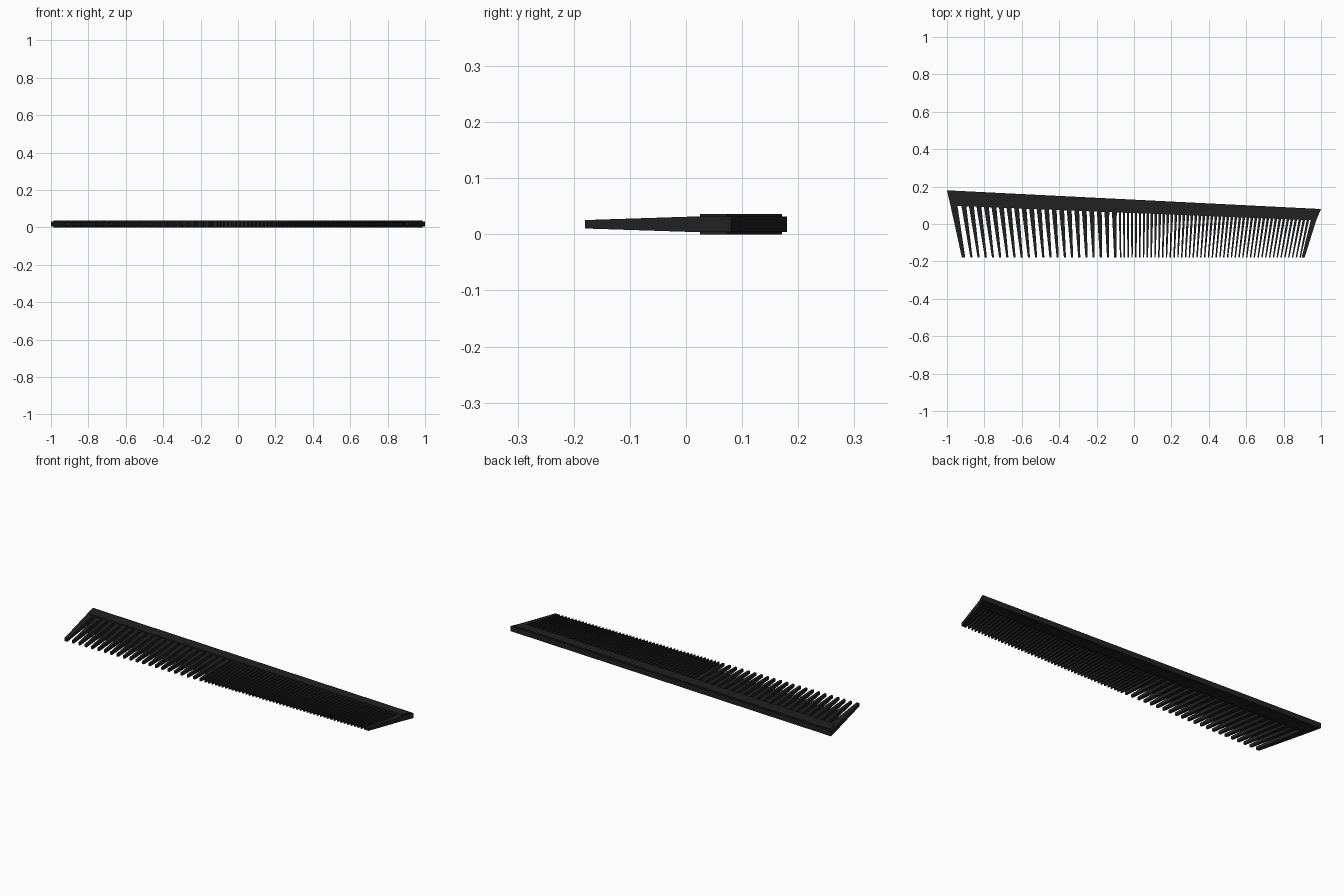
import bpy, bmesh

if "Cube" in bpy.data.objects:
    bpy.data.objects.remove(bpy.data.objects["Cube"])

ZC = 0.018           # mid-plane height
ROOT, TIP = 0.014, 0.0075   # half thickness at tooth root and tip
Y_TIP = -0.18

mat = bpy.data.materials.new("black_plastic")
mat.diffuse_color = (0.015, 0.015, 0.016, 1)
mat.use_nodes = True
mat.node_tree.nodes["Principled BSDF"].inputs["Base Color"].default_value = mat.diffuse_color


def add_prism(bm, pts, halves):
    """Solid from an outline of (x, y) points with a half thickness at each point."""
    top = [bm.verts.new((x, y, ZC + h)) for (x, y), h in zip(pts, halves)]
    bot = [bm.verts.new((x, y, ZC - h)) for (x, y), h in zip(pts, halves)]
    bm.faces.new(top)
    bm.faces.new(bot[::-1])
    n = len(pts)
    for i in range(n):
        j = (i + 1) % n
        bm.faces.new((top[i], bot[i], bot[j], top[j]))


def finish(name, bm):
    bmesh.ops.recalc_face_normals(bm, faces=bm.faces)
    me = bpy.data.meshes.new(name)
    bm.to_mesh(me)
    bm.free()
    me.materials.append(mat)
    ob = bpy.data.objects.new(name, me)
    bpy.context.collection.objects.link(ob)
    return ob


def root_y(x):
    """Lower edge of the spine."""
    return 0.059 - 0.041 * x


def teeth(name, x0, x1, count, w_root, w_tip):
    bm = bmesh.new()
    for i in range(count):
        x = x0 + (x1 - x0) * i / (count - 1)
        t = x * 0.955                     # teeth fan in toward the tips
        y = root_y(x) + 0.002
        add_prism(bm, [(x - w_root / 2, y), (t - w_tip / 2, Y_TIP),
                       (t + w_tip / 2, Y_TIP), (x + w_root / 2, y)],
                  [ROOT, TIP, TIP, ROOT])
    return finish(name, bm)


# Spine slab
bm = bmesh.new()
add_prism(bm, [(-1, 0.18), (-0.981, 0.098), (0.974, 0.019), (1, 0.08)], [ROOT] * 4)
finish("spine", bm)

# Raised band on both faces of the spine
bm = bmesh.new()
add_prism(bm, [(-0.987, 0.171), (-0.972, 0.105), (0.968, 0.025), (0.986, 0.073)], [0.018] * 4)
finish("spine_raised_band", bm)

# Thick guard teeth at both ends
bm = bmesh.new()
add_prism(bm, [(-0.981, 0.098), (-0.92, Y_TIP), (-0.902, Y_TIP), (-0.944, 0.098)],
          [ROOT, TIP, TIP, ROOT])
finish("left_guard_tooth", bm)
bm = bmesh.new()
add_prism(bm, [(0.974, 0.0195), (0.912, Y_TIP), (0.896, Y_TIP), (0.945, 0.0205)],
          [ROOT, TIP, TIP, ROOT])
finish("right_guard_tooth", bm)

# Coarse teeth on the left, fine teeth on the right
teeth("coarse_teeth", -0.91, -0.105, 21, 0.026, 0.011)
teeth("fine_teeth", -0.075, 0.93, 48, 0.013, 0.007)
